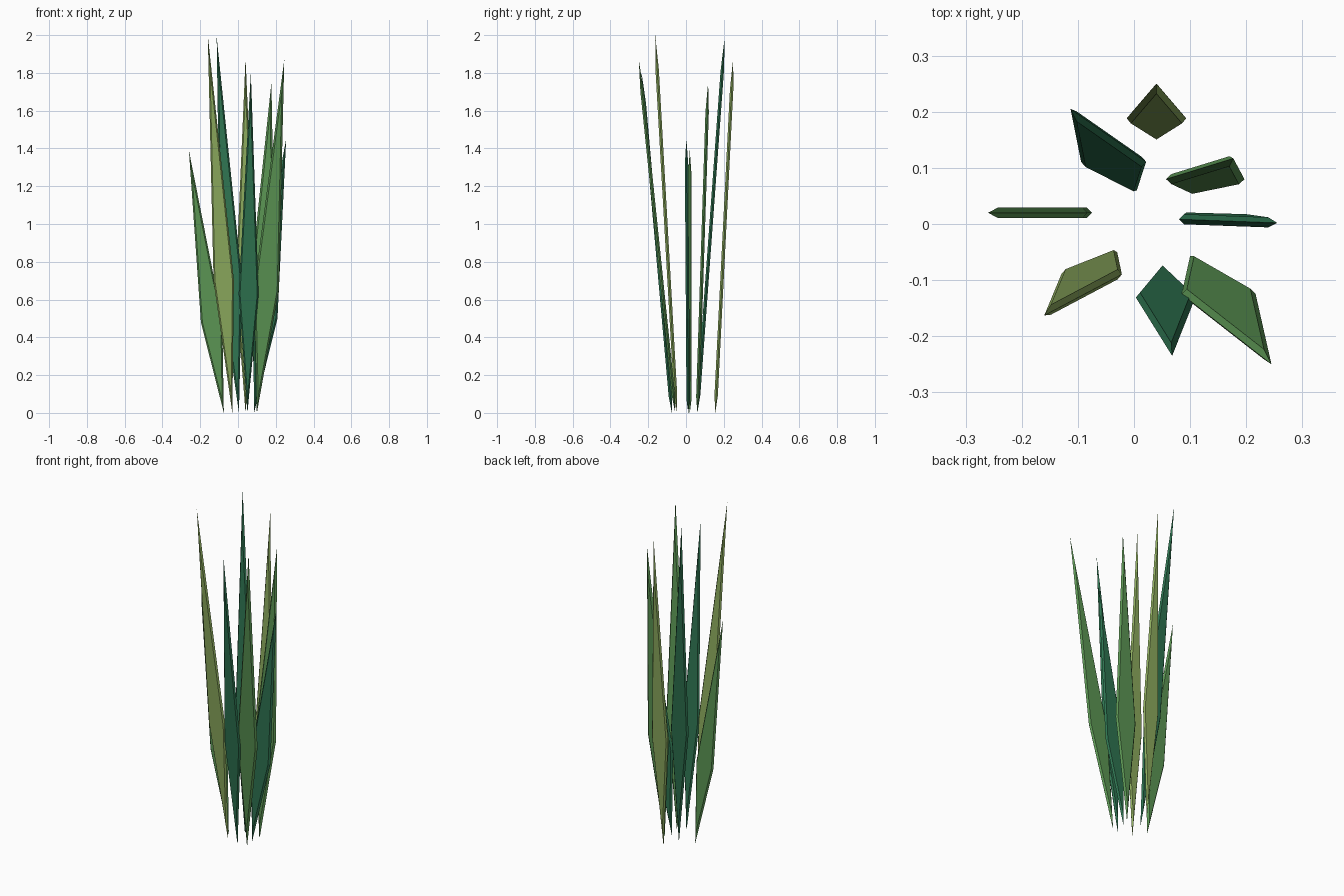
import bpy
import bmesh
from mathutils import Vector

# Remove the default cube only
cube = bpy.data.objects.get("Cube")
if cube:
    bpy.data.objects.remove(cube, do_unlink=True)


def make_material(name, rgb):
    mat = bpy.data.materials.new(name)
    mat.use_nodes = True
    colour = (*rgb, 1.0)
    mat.diffuse_color = colour
    mat.node_tree.nodes["Principled BSDF"].inputs["Base Color"].default_value = colour
    return mat


olive = make_material("light olive green", (0.26, 0.40, 0.11))
leaf = make_material("leaf green", (0.105, 0.30, 0.087))
deep = make_material("deep green", (0.027, 0.17, 0.08))

WIDEST = 0.35      # fraction of the length where a blade is widest
THICKNESS = 0.018
FACE_SCALE = 0.86  # flat faces are smaller than the sharp rim


def make_blade(name, base, tip, half_width, mat):
    """Kite-shaped blade: a sharp rim with a flat face on each side."""
    base, tip = Vector(base), Vector(tip)
    axis = (tip - base).normalized()
    across = Vector((1, 0, 0))
    across = (across - axis * across.dot(axis)).normalized()
    normal = axis.cross(across)
    centre = base.lerp(tip, WIDEST)
    rim = [base, centre + across * half_width, tip, centre - across * half_width]

    bm = bmesh.new()

    def ring(scale, offset):
        return [bm.verts.new(centre + (p - centre) * scale + normal * offset) for p in rim]

    edge = ring(1.0, 0.0)
    sides = [ring(FACE_SCALE, s * THICKNESS / 2) for s in (1, -1)]
    for face_ring in sides:
        bm.faces.new(face_ring)
        for i in range(4):
            j = (i + 1) % 4
            bm.faces.new((edge[i], edge[j], face_ring[j], face_ring[i]))
    bmesh.ops.recalc_face_normals(bm, faces=bm.faces)

    mesh = bpy.data.meshes.new(name)
    bm.to_mesh(mesh)
    bm.free()
    mesh.materials.append(mat)
    obj = bpy.data.objects.new(name, mesh)
    bpy.context.collection.objects.link(obj)


# Blades: name, base, tip, half width, colour
blades = [
    ("back_blade", (0.04, 0.155, 0), (0.04, 0.25, 1.88), 0.053, olive),
    ("back_right_blade", (0.005, 0.06, 0), (-0.113, 0.205, 1.99), 0.058, deep),
    ("back_left_blade", (0.10, 0.06, 0), (0.177, 0.117, 1.75), 0.07, leaf),
    ("left_blade", (0.085, 0.012, 0), (0.255, 0.002, 1.45), 0.065, deep),
    ("front_left_blade", (0.10, -0.057, 0), (0.245, -0.25, 1.87), 0.066, leaf),
    ("front_blade", (0.05, -0.075, 0), (0.068, -0.235, 1.80), 0.053, deep),
    ("front_right_blade", (-0.03, -0.05, 0), (-0.16, -0.163, 2.0), 0.054, olive),
    ("right_blade", (-0.075, 0.02, 0), (-0.26, 0.02, 1.39), 0.057, leaf),
]
for blade in blades:
    make_blade(*blade)
